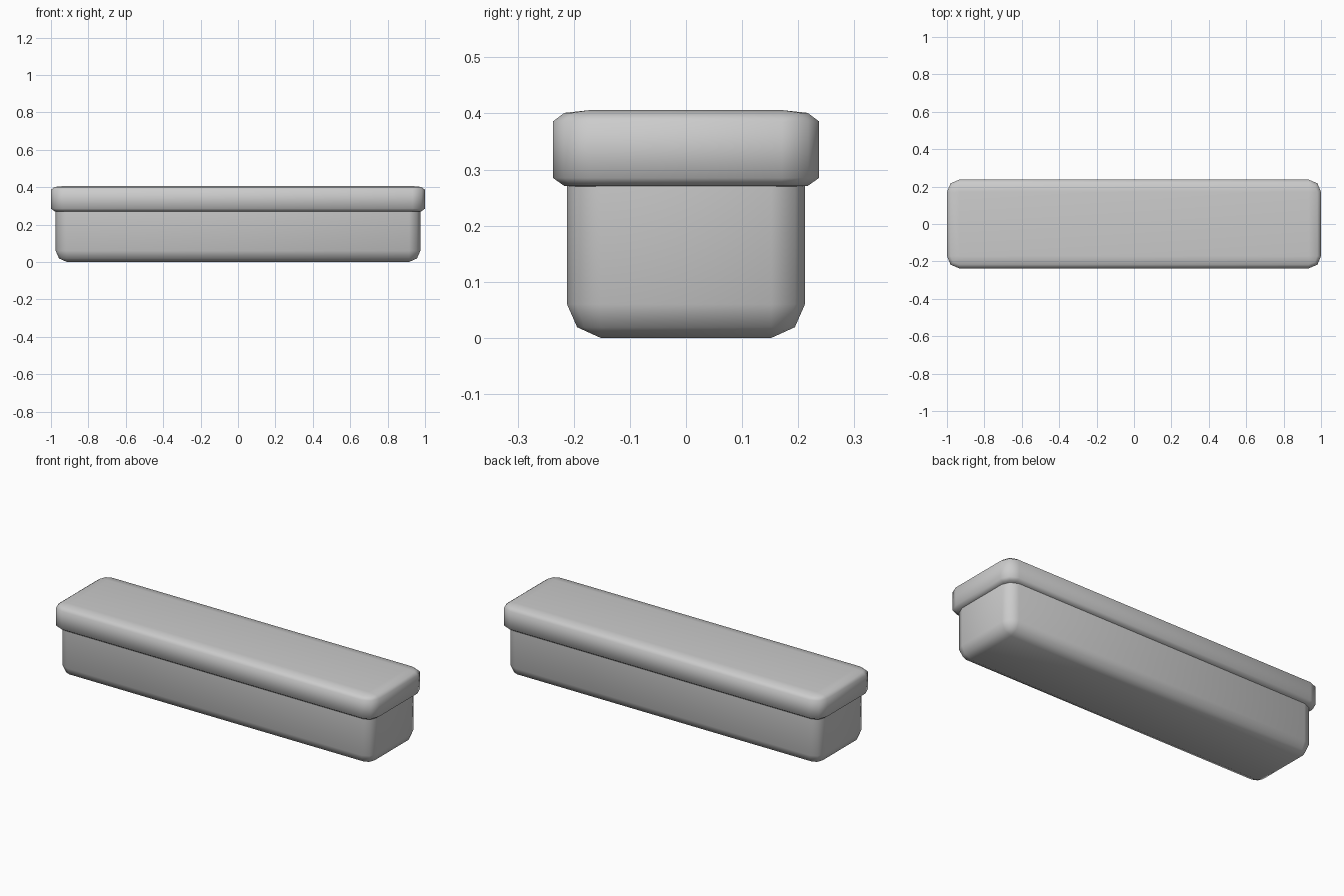
import bpy, bmesh, math

if "Cube" in bpy.data.objects:
    bpy.data.objects.remove(bpy.data.objects["Cube"])


def rounded_ring(bm, hx, hy, r, z):
    """Rounded rectangle with two segments per corner."""
    ring = []
    for sx, sy, start in ((1, 1, 0), (-1, 1, 90), (-1, -1, 180), (1, -1, 270)):
        for k in range(3):
            a = math.radians(start + 45 * k)
            ring.append(bm.verts.new((sx * (hx - r) + r * math.cos(a),
                                      sy * (hy - r) + r * math.sin(a), z)))
    return ring


def rounded_box(name, hx, hy, radius, profile):
    """Loft rings given as (inset, z) from bottom to top, closed at both ends."""
    bm = bmesh.new()
    rings = [rounded_ring(bm, hx - i, hy - i, max(radius - i, 0.0), z) for i, z in profile]
    for a, b in zip(rings, rings[1:]):
        for k in range(len(a)):
            n = (k + 1) % len(a)
            bm.faces.new((a[k], a[n], b[n], b[k]))
    bm.faces.new(rings[0][::-1])
    bm.faces.new(rings[-1])
    bmesh.ops.remove_doubles(bm, verts=bm.verts, dist=1e-5)
    bmesh.ops.recalc_face_normals(bm, faces=bm.faces)
    mesh = bpy.data.meshes.new(name)
    bm.to_mesh(mesh)
    bm.free()
    obj = bpy.data.objects.new(name, mesh)
    bpy.context.collection.objects.link(obj)
    bpy.ops.object.select_all(action='DESELECT')
    obj.select_set(True)
    bpy.context.view_layer.objects.active = obj
    bpy.ops.object.shade_smooth_by_angle(angle=math.radians(60))
    return obj


# Box body with softened bottom edges, top tucked into the lid
rounded_box("box_body", 0.975, 0.212, 0.06,
            [(0.06, 0.0), (0.018, 0.019), (0.0, 0.06), (0.0, 0.275)])

# Overhanging lid with shallow rounded rims above and below
rounded_box("box_lid", 1.0, 0.237, 0.066,
            [(0.066, 0.267), (0.02, 0.271), (0.0, 0.285),
             (0.0, 0.386), (0.02, 0.401), (0.066, 0.406)])
